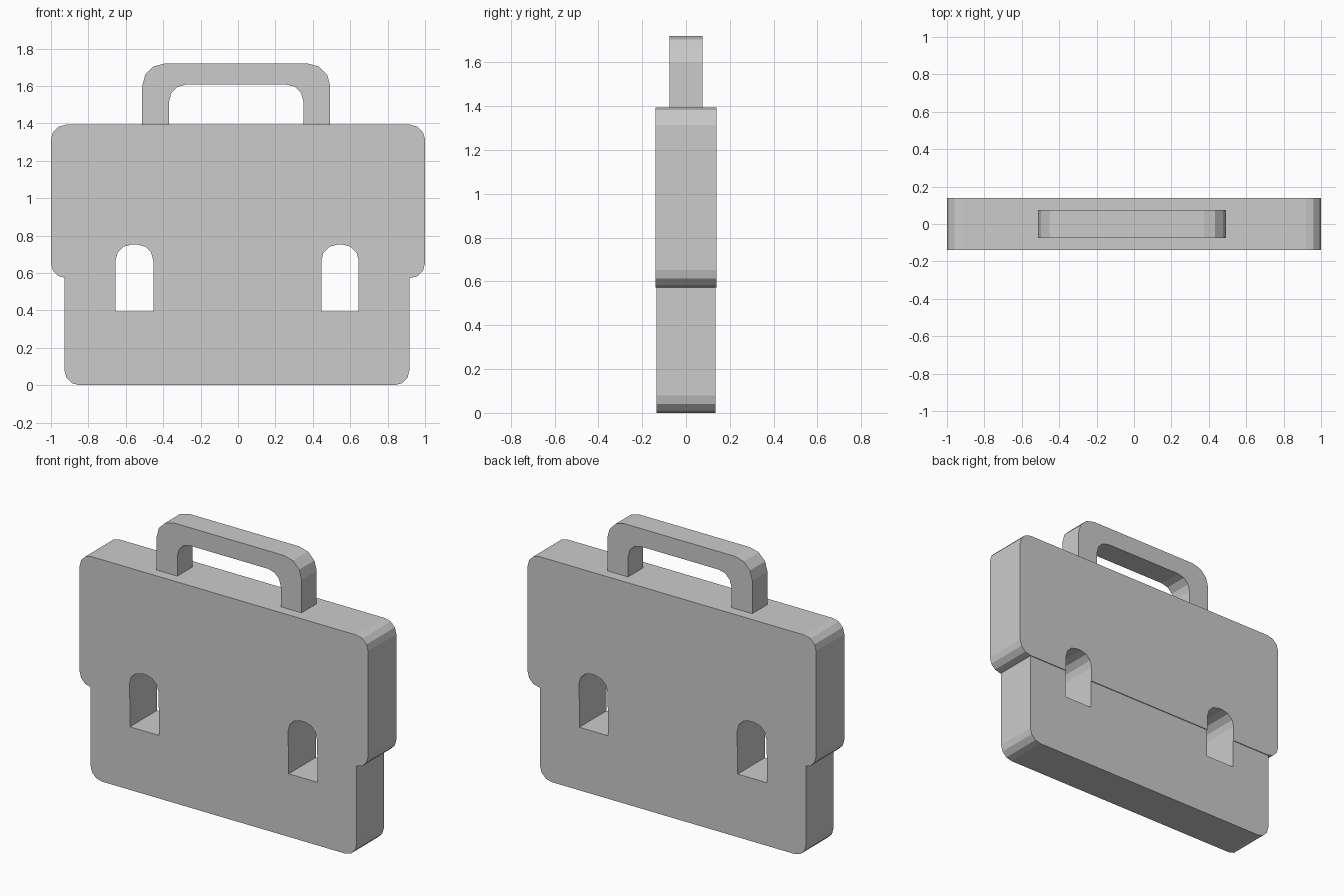
import bpy, bmesh
from math import sin, cos, pi
from mathutils import Vector

if "Cube" in bpy.data.objects:
    bpy.data.objects.remove(bpy.data.objects["Cube"])


def rounded(corners, steps=3):
    """Turn (x, z, radius) right-angle corners into an outline with faceted rounds."""
    out = []
    n = len(corners)
    for i, (x, z, r) in enumerate(corners):
        p = Vector((x, z))
        if r == 0:
            out.append(p)
            continue
        a = (Vector(corners[i - 1][:2]) - p).normalized() * r
        b = (Vector(corners[(i + 1) % n][:2]) - p).normalized() * r
        for k in range(steps + 1):
            t = k / steps * pi / 2
            out.append(p + a * (1 - sin(t)) + b * (1 - cos(t)))
    return out


def slab(name, corners, half_depth):
    """Extrude an XZ outline through the depth, centred on y = 0."""
    bm = bmesh.new()
    face = bm.faces.new([bm.verts.new((p.x, -half_depth, p.y)) for p in rounded(corners)])
    ext = bmesh.ops.extrude_face_region(bm, geom=[face], use_keep_orig=True)
    moved = [v for v in ext["geom"] if isinstance(v, bmesh.types.BMVert)]
    bmesh.ops.translate(bm, verts=moved, vec=(0, 2 * half_depth, 0))
    bmesh.ops.recalc_face_normals(bm, faces=bm.faces)
    mesh = bpy.data.meshes.new(name)
    bm.to_mesh(mesh)
    bm.free()
    obj = bpy.data.objects.new(name, mesh)
    bpy.context.collection.objects.link(obj)
    return obj


R = 0.08
SEAM, TOP = 0.573, 1.393
CLASPS = [(-0.655, -0.453), (0.446, 0.645)]


def clasp_edge(depth_z, r):
    """Seam edge, left to right, with a notch at each clasp opening."""
    pts = []
    for x0, x1 in CLASPS:
        pts += [(x0, SEAM, 0), (x0, depth_z, r), (x1, depth_z, r), (x1, SEAM, 0)]
    return pts


# Upper flap with arched clasp notches
slab("flap", [(-1, TOP, R), (-1, SEAM, R)] + clasp_edge(0.752, 0.085)
     + [(1, SEAM, R), (1, TOP, R)], 0.14)

# Lower case body with square clasp notches
slab("case_body", [(-0.928, 0, R), (-0.928, SEAM, 0)] + clasp_edge(0.395, 0)
     + [(0.917, SEAM, 0), (0.917, 0, R)], 0.135)

# Carrying handle
slab("handle", [(-0.512, TOP, 0), (-0.512, 1.72, 0.12), (0.493, 1.72, 0.12), (0.493, TOP, 0),
                (0.349, TOP, 0), (0.349, 1.607, 0.088), (-0.368, 1.607, 0.088), (-0.368, TOP, 0)], 0.075)
